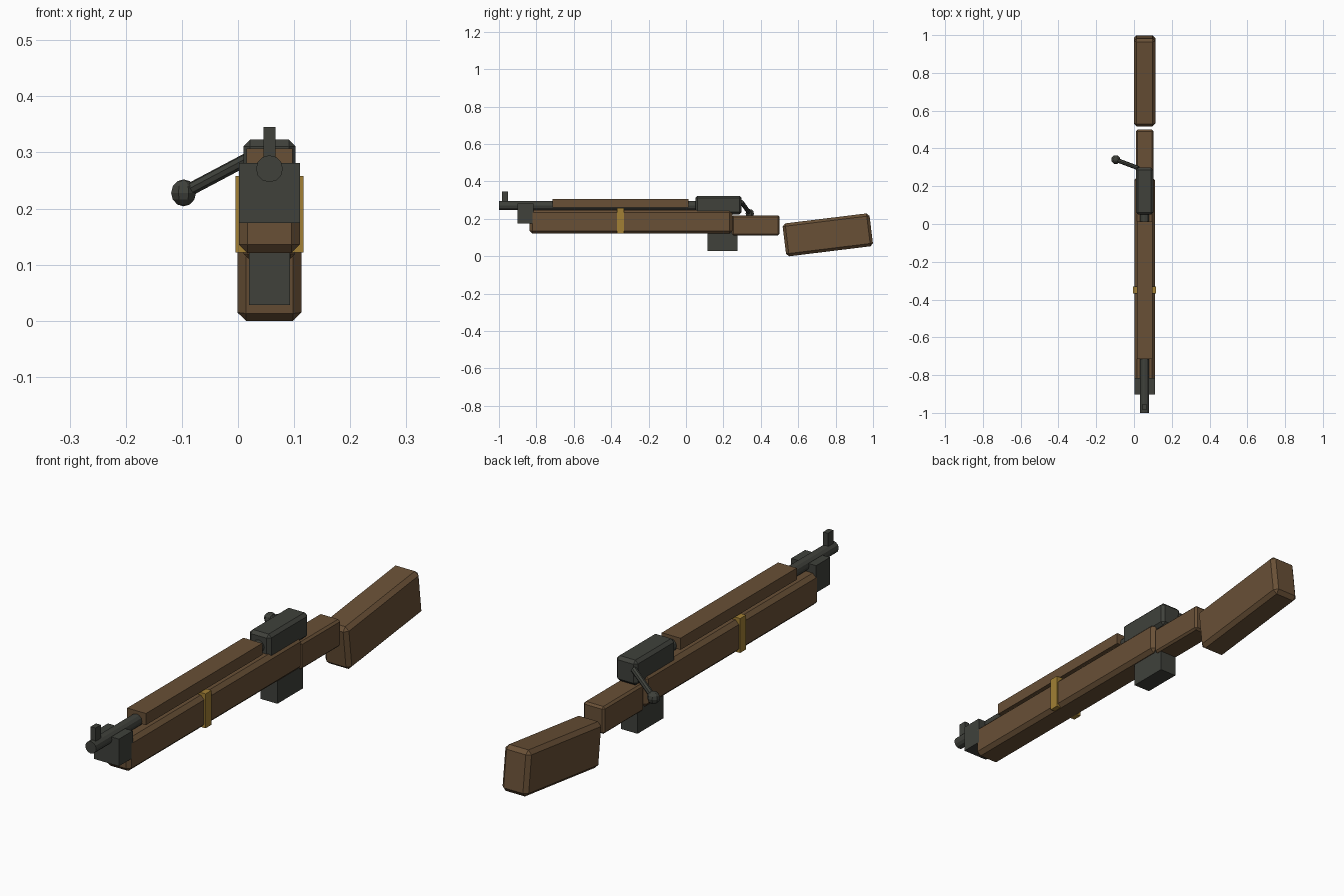
import bpy
import bmesh
import math
from mathutils import Vector, Matrix

if "Cube" in bpy.data.objects:
    bpy.data.objects.remove(bpy.data.objects["Cube"], do_unlink=True)

CX = 0.056  # centre plane of the body


def material(name, rgb, metallic=0.0):
    mat = bpy.data.materials.new(name)
    mat.use_nodes = True
    mat.diffuse_color = (*rgb, 1)
    shader = mat.node_tree.nodes["Principled BSDF"]
    shader.inputs["Base Color"].default_value = (*rgb, 1)
    shader.inputs["Roughness"].default_value = 0.7
    return mat


wood = material("brown wood", (0.14, 0.08, 0.037))
steel = material("dark steel", (0.05, 0.053, 0.044))
brass = material("brass", (0.36, 0.215, 0.035))


def add(name, bm, mat):
    mesh = bpy.data.meshes.new(name)
    bm.to_mesh(mesh)
    bm.free()
    mesh.materials.append(mat)
    obj = bpy.data.objects.new(name, mesh)
    bpy.context.collection.objects.link(obj)
    return obj


def box(name, mat, width, y, z, bevel=0, tilt=0):
    """Box centred on the body plane, spanning the y and z ranges."""
    bm = bmesh.new()
    bmesh.ops.create_cube(bm, size=1)
    size = (width, y[1] - y[0], z[1] - z[0])
    bmesh.ops.scale(bm, vec=size, verts=bm.verts)
    if bevel:
        bmesh.ops.bevel(bm, geom=bm.edges[:], offset=bevel, segments=1,
                        affect='EDGES')
    obj = add(name, bm, mat)
    obj.location = (CX, sum(y) / 2, sum(z) / 2)
    obj.rotation_euler.x = math.radians(tilt)
    return obj


def rod(name, mat, start, end, radius, sides):
    start, end = Vector(start), Vector(end)
    axis = end - start
    bm = bmesh.new()
    bmesh.ops.create_cone(bm, cap_ends=True, segments=sides, radius1=radius,
                          radius2=radius, depth=axis.length)
    obj = add(name, bm, mat)
    obj.rotation_euler = axis.to_track_quat('Z', 'Y').to_euler()
    obj.location = (start + end) / 2
    return obj


# Wooden furniture
box("lower_forend", wood, 0.109, (-0.837, 0.248), (0.121, 0.248), 0.015)
box("upper_handguard", wood, 0.082, (-0.714, 0.013), (0.261, 0.307))
box("wrist", wood, 0.092, (0.246, 0.499), (0.111, 0.219), 0.008)
box("shoulder_stock", wood, 0.114, (0.524, 0.992), (0.026, 0.203), 0.015, 7)

# Metal body
rod("barrel", steel, (CX, -1.0, 0.271), (CX, 0.1, 0.271), 0.024, 12)
box("front_sight", steel, 0.021, (-0.985, -0.952), (0.275, 0.345))
box("nose_cap", steel, 0.109, (-0.902, -0.815), (0.174, 0.281))
box("receiver", steel, 0.093, (0.05, 0.298), (0.224, 0.323), 0.012)
box("magazine", steel, 0.073, (0.114, 0.275), (0.028, 0.18))

# Brass barrel band
box("barrel_band", brass, 0.121, (-0.369, -0.332), (0.122, 0.258))

# Bolt handle and its ball end
knob = Vector((-0.097, 0.341, 0.228))
rod("bolt_handle", steel, (0.022, 0.296, 0.291), knob, 0.0115, 8)
bm = bmesh.new()
bmesh.ops.create_uvsphere(bm, u_segments=8, v_segments=6, radius=0.024,
                          matrix=Matrix.Rotation(math.pi / 8, 4, 'Z'))
add("bolt_knob", bm, steel).location = knob
